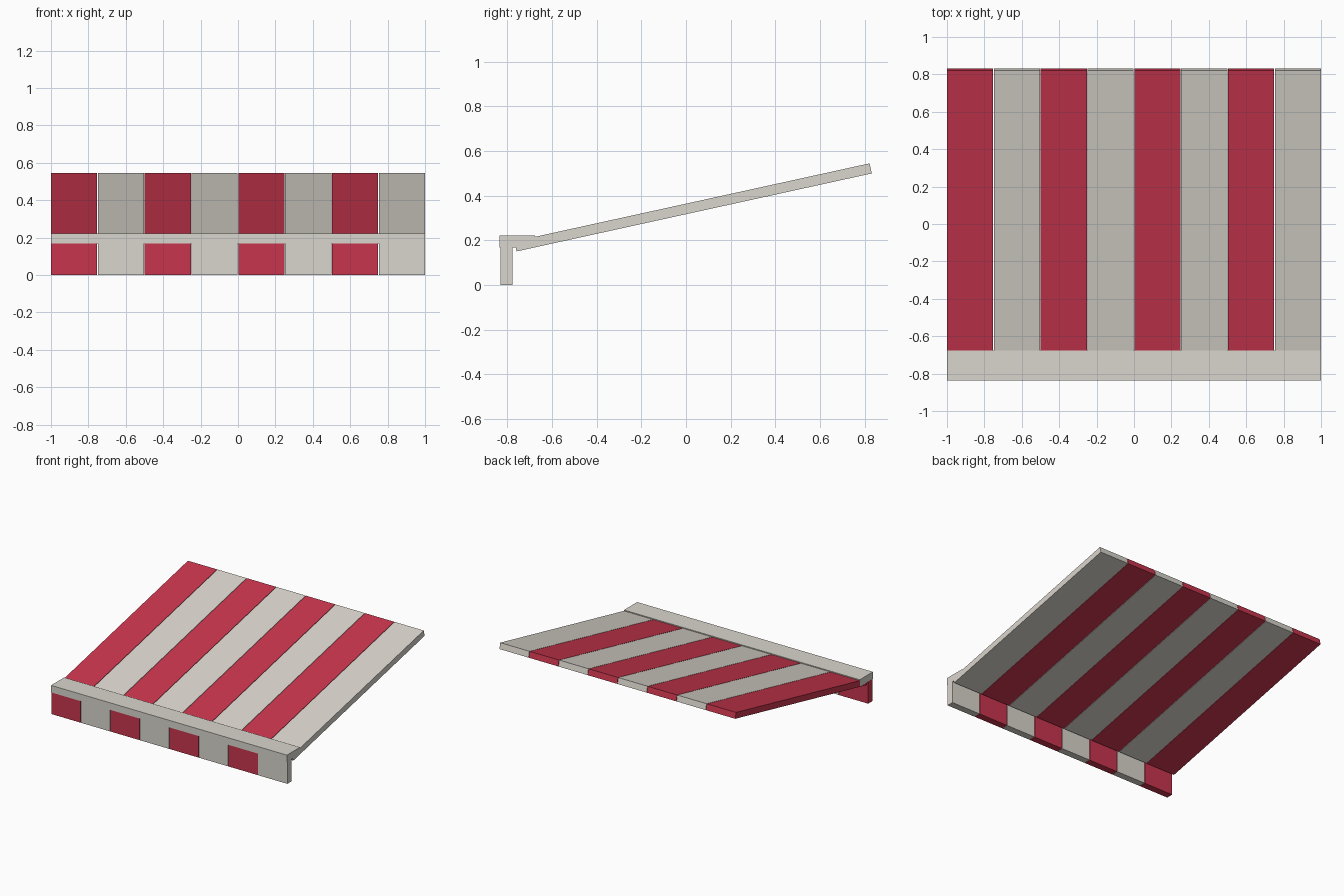
import bpy

cube = bpy.data.objects.get("Cube")
if cube:
    bpy.data.objects.remove(cube, do_unlink=True)


def material(name, rgb):
    mat = bpy.data.materials.new(name)
    mat.use_nodes = True
    mat.diffuse_color = (*rgb, 1)
    mat.node_tree.nodes["Principled BSDF"].inputs["Base Color"].default_value = (*rgb, 1)
    return mat


red = material("awning red", (0.58, 0.036, 0.075))
cream = material("warm off white", (0.70, 0.67, 0.61))


def extrude_x(name, profile, x0, x1, mat):
    """Solid made by sweeping a closed (y, z) profile from x0 to x1."""
    n = len(profile)
    verts = [(x, y, z) for x in (x0, x1) for y, z in profile]
    faces = [tuple(reversed(range(n))), tuple(range(n, 2 * n))]
    faces += [(i, (i + 1) % n, n + (i + 1) % n, n + i) for i in range(n)]
    mesh = bpy.data.meshes.new(name)
    mesh.from_pydata(verts, [], faces)
    mesh.materials.append(mat)
    obj = bpy.data.objects.new(name, mesh)
    bpy.context.collection.objects.link(obj)
    return obj


def box_profile(y0, y1, z0, z1):
    return [(y0, z0), (y1, z0), (y1, z1), (y0, z1)]


# Side profiles of the sloping roof, the hanging valance and the front rail
roof = [(-0.758, 0.150), (0.832, 0.499), (0.822, 0.544), (-0.768, 0.195)]
valance = box_profile(-0.831, -0.778, 0.0, 0.17)
rail = box_profile(-0.836, -0.677, 0.168, 0.222)

# Striped panels, alternating red and off white from the right side
STRIPES, WIDTH = 8, 0.247
pitch = (2 - WIDTH) / (STRIPES - 1)
for i in range(STRIPES):
    x = -1 + i * pitch
    mat = cream if i % 2 else red
    extrude_x(f"roof_stripe_{i + 1}", roof, x, x + WIDTH, mat)
    extrude_x(f"valance_stripe_{i + 1}", valance, x, x + WIDTH, mat)

# Rail covering the joint between roof and valance
extrude_x("front_rail", rail, -1, 1, cream)
